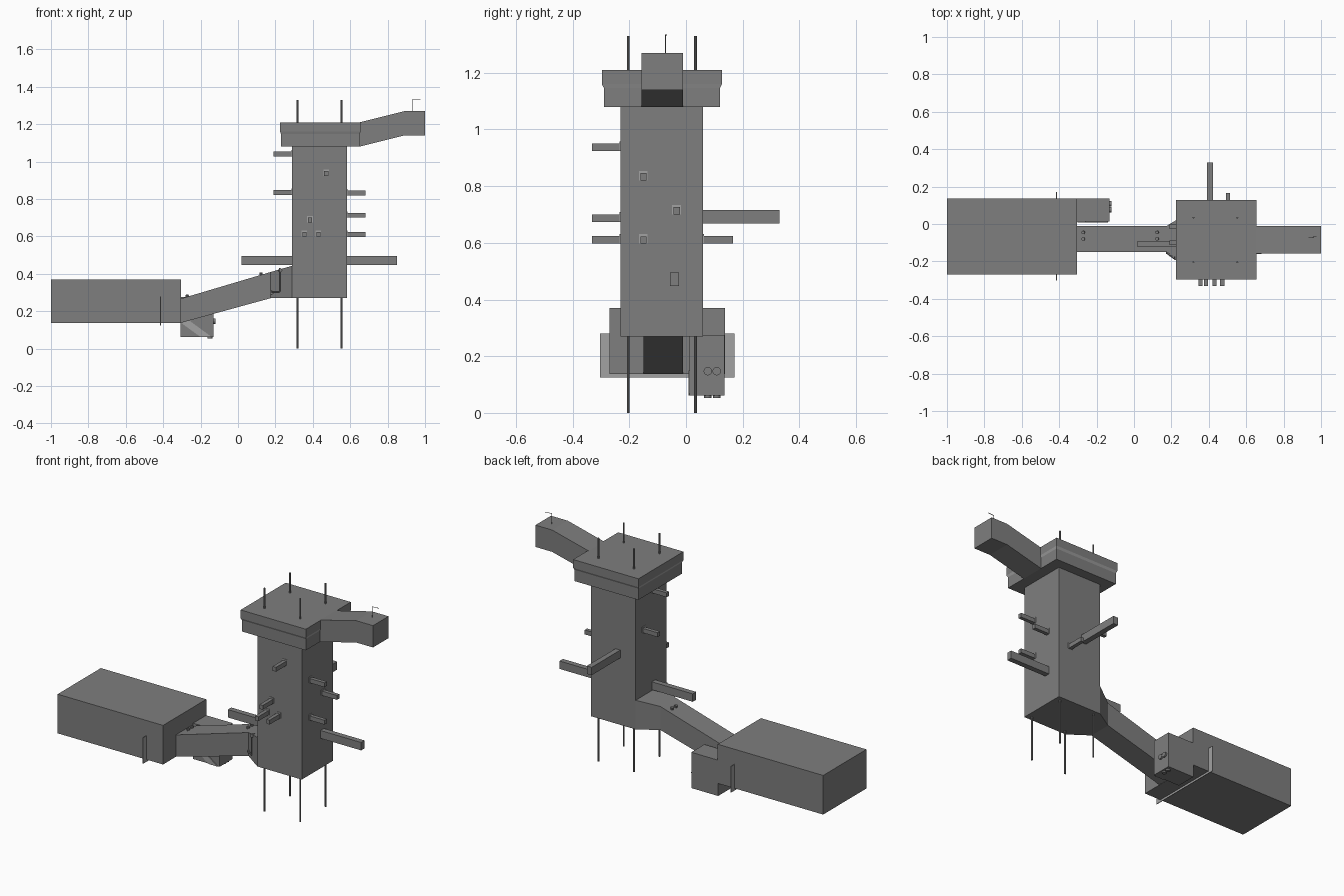
import bpy, bmesh
from mathutils import Vector

if "Cube" in bpy.data.objects:
    bpy.data.objects.remove(bpy.data.objects["Cube"])


def material(name, value):
    m = bpy.data.materials.new(name)
    m.diffuse_color = (value, value, value, 1)
    m.use_nodes = True
    m.node_tree.nodes["Principled BSDF"].inputs["Base Color"].default_value = m.diffuse_color
    return m


GREY = material("mid_grey", 0.21)
LIGHT = material("light_grey", 0.36)


def finish(name, bm, mat):
    bmesh.ops.recalc_face_normals(bm, faces=bm.faces)
    me = bpy.data.meshes.new(name)
    bm.to_mesh(me)
    bm.free()
    me.materials.append(mat)
    ob = bpy.data.objects.new(name, me)
    bpy.context.collection.objects.link(ob)
    return ob


def box(name, x, y, z, mat=GREY):
    bm = bmesh.new()
    bmesh.ops.create_cube(bm, size=1)
    for v in bm.verts:
        v.co = Vector([(r[0] + r[1]) / 2 + c * (r[1] - r[0]) for r, c in zip((x, y, z), v.co)])
    return finish(name, bm, mat)


def loft(name, rings, mat=GREY):
    """Join matching rings of points and close both ends."""
    bm = bmesh.new()
    vs = [[bm.verts.new(p) for p in ring] for ring in rings]
    n = len(vs[0])
    for a, b in zip(vs, vs[1:]):
        for i in range(n):
            bm.faces.new((a[i], a[(i + 1) % n], b[(i + 1) % n], b[i]))
    bm.faces.new(vs[0])
    bm.faces.new(vs[-1])
    return finish(name, bm, mat)


def section(x, y0, y1, z0, z1):
    return [(x, y0, z0), (x, y1, z0), (x, y1, z1), (x, y0, z1)]


def slab(z, hx, hy):
    cx, cy = 0.44, -0.085
    return [(cx - hx, cy - hy, z), (cx + hx, cy - hy, z), (cx + hx, cy + hy, z), (cx - hx, cy + hy, z)]


def rod(name, a, b, r, sides=8):
    a, b = Vector(a), Vector(b)
    bm = bmesh.new()
    bmesh.ops.create_cone(bm, cap_ends=True, segments=sides, radius1=r, radius2=r, depth=(b - a).length)
    q = Vector((0, 0, 1)).rotation_difference(b - a)
    for v in bm.verts:
        v.co = q @ v.co + (a + b) / 2
    return finish(name, bm, GREY)


# Tower shaft and the stepped cap with its light chamfer
X0, X1, Y0, Y1 = 0.29, 0.583, -0.232, 0.06
box("tower_shaft", (X0, X1), (Y0, Y1), (0.27, 1.09))
loft("cap_lower", [slab(1.08, 0.21, 0.205), slab(1.147, 0.21, 0.205)])
loft("cap_chamfer", [slab(1.147, 0.21, 0.205), slab(1.16, 0.215, 0.212)], LIGHT)
loft("cap_upper", [slab(1.16, 0.215, 0.212), slab(1.21, 0.215, 0.212)])

# Four posts through tower and cap
for x in (0.318, 0.553):
    for y in (-0.204, 0.034):
        rod("post", (x, y, 0), (x, y, 1.33), 0.005)

# Upper bent arm with mast
loft("upper_arm", [section(0.64, -0.157, -0.011, 1.08, 1.208),
                   section(0.65, -0.157, -0.011, 1.08, 1.21),
                   section(0.89, -0.157, -0.011, 1.14, 1.27),
                   section(1.0, -0.157, -0.011, 1.14, 1.27)])
rod("mast", (0.935, -0.072, 1.27), (0.935, -0.072, 1.335), 0.0018, 6)
rod("mast_tip", (0.935, -0.072, 1.333), (0.975, -0.068, 1.333), 0.0015, 6)

# Sloped corridor and its flared joint to the tower
loft("corridor", [section(-0.31, -0.15, -0.01, 0.137, 0.266),
                  section(0.175, -0.15, -0.01, 0.27, 0.41)])
loft("corridor_flare", [section(0.175, -0.15, -0.01, 0.27, 0.41),
                        section(X0, Y0, Y1, 0.27, 0.443)])

# Large block, thin cross plate and annex
box("large_block", (-1, -0.305), (-0.27, 0.137), (0.137, 0.37))
box("cross_plate", (-0.417, -0.413), (-0.303, 0.172), (0.125, 0.28), LIGHT)
box("annex", (-0.307, -0.13), (0.013, 0.136), (0.062, 0.275))
streak = [(-0.303, 0.137), (-0.26, 0.15), (-0.14, 0.062), (-0.2, 0.062)]
loft("annex_streak", [[(x, y, z) for x, z in streak] for y in (0.008, 0.014)], LIGHT)
for y in (0.077, 0.108):
    rod("annex_stud", (-0.132, y, 0.147), (-0.12, y, 0.147), 0.015, 12)
    rod("annex_foot", (-0.15, y, 0.064), (-0.15, y, 0.053), 0.013, 12)

# Small studs on the corridor roof and front, plus a thin pipe
for x, z in ((-0.27, 0.277), (0.125, 0.395)):
    for y in (-0.045, -0.08):
        rod("roof_stud", (x, y, z - 0.005), (x - 0.003, y, z + 0.012), 0.009, 10)
for x, y, z in ((0.18, -0.15, 0.30), (0.225, -0.183, 0.42)):
    rod("joint_stud", (x, y + 0.01, z), (x, y - 0.01, z), 0.01, 10)
rod("joint_pipe", (0.222, -0.19, 0.305), (0.222, -0.19, 0.43), 0.004)
rod("joint_pipe_foot", (0.18, -0.16, 0.305), (0.222, -0.19, 0.305), 0.004)


def beam(side, across, z, length, w=0.022, h=0.026):
    """Beam sticking out of one tower side, with a light wall plate when small."""
    wall = {"-x": X0, "+x": X1, "-y": Y0, "+y": Y1}[side]
    s = -1 if side[0] == "-" else 1
    out = sorted((wall - s * 0.01, wall + s * length))
    plate = sorted((wall, wall + s * 0.003))
    wide, tall = (across - w / 2, across + w / 2), (z - h / 2, z + h / 2)
    pw, pt = (across - w / 2 - 0.005, across + w / 2 + 0.004), (z - h / 2, z + h / 2 + 0.008)
    along_x = side[1] == "x"
    box("beam", *((out, wide) if along_x else (wide, out)), tall)
    if length < 0.15:
        box("beam_plate", *((plate, pw) if along_x else (pw, plate)), pt, LIGHT)


# Beams on all four tower sides
for y, z in ((-0.1, 1.04), (-0.015, 0.835)):
    beam("-x", y, z, 0.1)
beam("-x", -0.108, 0.472, 0.27, 0.032, 0.047)
for y, z in ((-0.15, 0.833), (-0.033, 0.713), (-0.15, 0.61)):
    beam("+x", y, z, 0.1)
beam("+x", -0.04, 0.472, 0.268, 0.032, 0.047)
for x, z in ((0.472, 0.937), (0.385, 0.687), (0.355, 0.611), (0.43, 0.611)):
    beam("-y", x, z, 0.1)
beam("+y", 0.407, 0.692, 0.27, 0.032, 0.047)
beam("+y", 0.503, 0.611, 0.105)
